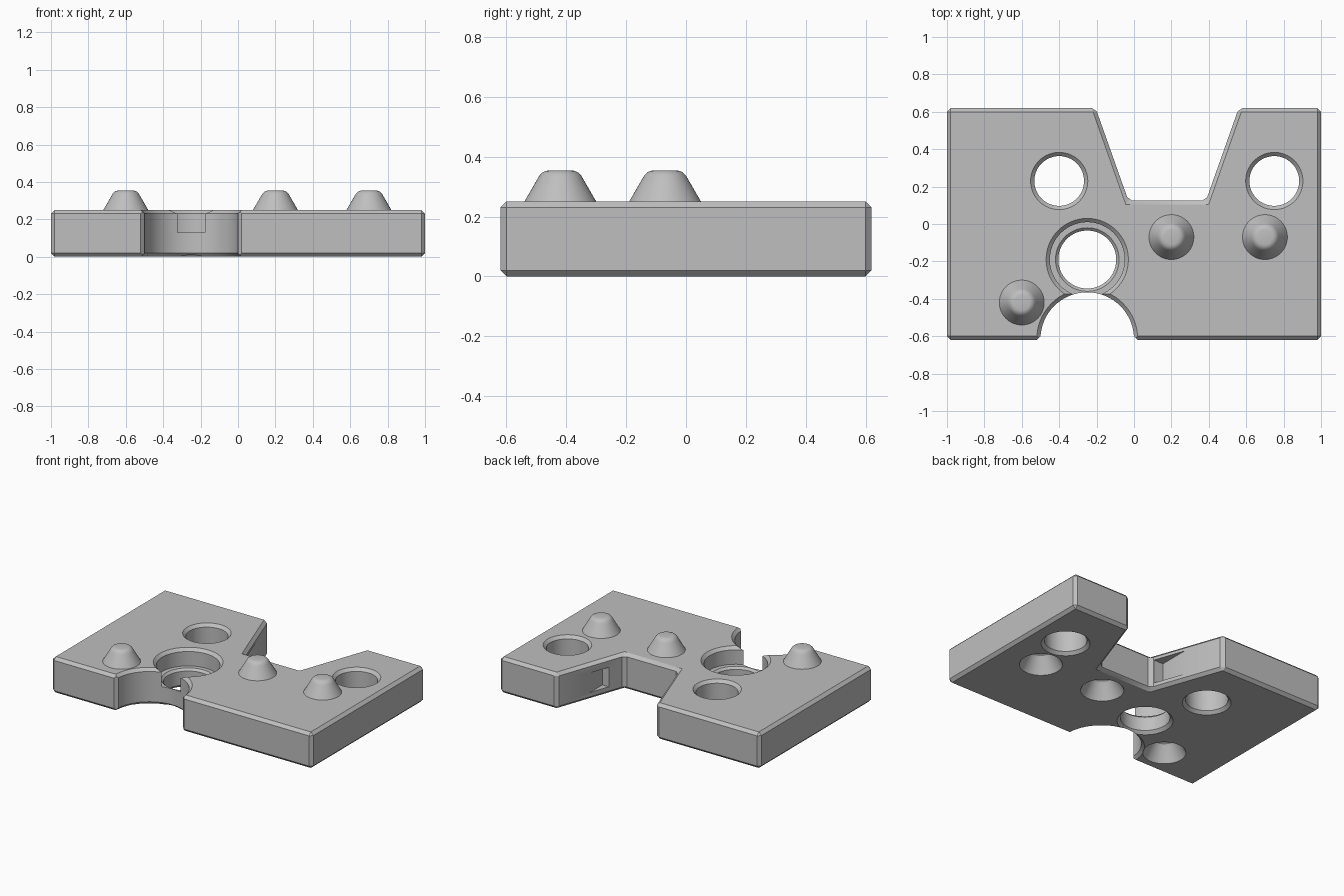
import bpy, bmesh, math

if "Cube" in bpy.data.objects:
    bpy.data.objects.remove(bpy.data.objects["Cube"])

H = 0.25      # plate thickness
C = 0.02      # edge chamfer
SIDES = 64

grey = bpy.data.materials.new("mid grey")
grey.diffuse_color = (0.52, 0.52, 0.52, 1)
grey.use_nodes = True
grey.node_tree.nodes["Principled BSDF"].inputs["Base Color"].default_value = grey.diffuse_color


def finish(bm, name):
    """Turn a bmesh into a named grey object."""
    bmesh.ops.recalc_face_normals(bm, faces=bm.faces)
    me = bpy.data.meshes.new(name)
    bm.to_mesh(me)
    bm.free()
    me.materials.append(grey)
    ob = bpy.data.objects.new(name, me)
    bpy.context.collection.objects.link(ob)
    return ob


def prism(name, outline, z0, z1, bevel=0):
    """Extrude a flat outline, optionally chamfering every edge."""
    bm = bmesh.new()
    face = bm.faces.new([bm.verts.new((x, y, z0)) for x, y in outline])
    top = bmesh.ops.extrude_face_region(bm, geom=[face])["geom"]
    verts = [v for v in top if isinstance(v, bmesh.types.BMVert)]
    bmesh.ops.translate(bm, verts=verts, vec=(0, 0, z1 - z0))
    bmesh.ops.recalc_face_normals(bm, faces=bm.faces)
    if bevel:
        bmesh.ops.bevel(bm, geom=bm.edges[:], offset=bevel, segments=1,
                        affect='EDGES')
    return finish(bm, name)


def lathe(name, profile, x, y):
    """Closed solid of revolution from (radius, height) points."""
    bm = bmesh.new()
    rings = []
    for r, z in profile:
        rings.append([bm.verts.new((x + r * math.cos(2 * math.pi * i / SIDES),
                                    y + r * math.sin(2 * math.pi * i / SIDES), z))
                      for i in range(SIDES)])
    for a, b in zip(rings, rings[1:]):
        for i in range(SIDES):
            j = (i + 1) % SIDES
            bm.faces.new((a[i], a[j], b[j], b[i]))
    bm.faces.new(rings[0])
    bm.faces.new(rings[-1])
    return finish(bm, name)


def box(name, x0, x1, y0, y1, z0, z1):
    return prism(name, [(x0, y0), (x1, y0), (x1, y1), (x0, y1)], z0, z1)


def chamfered_hole(r):
    """Through-hole profile, flared at both faces."""
    return [(r + 2 * C, -C), (r, C), (r, H - C), (r + 2 * C, H + C)]


# Plate with a tapered notch in the back edge
plate = prism("plate", [(-1, -0.62), (1, -0.62), (1, 0.62), (0.56, 0.62),
                        (0.385, 0.125), (-0.03, 0.125), (-0.205, 0.62),
                        (-1, 0.62)], 0, H, C)

# Two round through holes and the round bite in the front edge
cutters = [lathe("hole_cutter", chamfered_hole(0.133), x, 0.23)
           for x in (-0.4, 0.75)]
cutters.append(lathe("front_bite_cutter", chamfered_hole(0.25), -0.25, -0.615))
cutters.append(prism("bite_corner_cutter",
                     [(-0.54, -0.64), (0.04, -0.64), (0, -0.60), (-0.5, -0.60)],
                     -0.1, H + 0.1))

# Stepped hole behind the bite
cutters.append(lathe("stepped_hole_cutter",
                     [(0.195, -C), (0.155, C), (0.155, 0.115), (0.17, 0.13),
                      (0.2, 0.13), (0.2, H - C), (0.24, H + C)], -0.25, -0.19))

# Wedge pockets in the slanted notch walls
cutters.append(box("left_pocket_cutter", -0.112, 0.02, 0.148, 0.40, 0.045, 0.21))
cutters.append(box("right_pocket_cutter", 0.38, 0.475, 0.24, 0.40, 0.05, 0.185))

# Sockets underneath, one below each stud
studs = [(-0.6, -0.42), (0.2, -0.07), (0.7, -0.07)]
for x, y in studs:
    cutters.append(lathe("socket_cutter",
                         [(0.146, -0.02), (0.135, 0), (0.085, 0.09),
                          (0.075, 0.105), (0.055, 0.115)], x, y))

# Cut everything out of the plate
bpy.context.view_layer.objects.active = plate
for cutter in cutters:
    mod = plate.modifiers.new("cut", 'BOOLEAN')
    mod.operation = 'DIFFERENCE'
    mod.solver = 'EXACT'
    mod.object = cutter
    bpy.ops.object.modifier_apply(modifier=mod.name)
    bpy.data.objects.remove(cutter)

# Rounded conical studs on top
parts = [plate]
for i, (x, y) in enumerate(studs):
    parts.append(lathe(f"stud_{i + 1}",
                       [(0.12, H - 0.005), (0.12, H), (0.075, 0.328),
                        (0.069, 0.338), (0.06, 0.347), (0.05, 0.352),
                        (0.04, 0.354)], x, y))

# Smooth the round walls, keep the chamfers crisp
for ob in parts:
    bpy.ops.object.select_all(action='DESELECT')
    ob.select_set(True)
    bpy.context.view_layer.objects.active = ob
    bpy.ops.object.shade_smooth_by_angle(angle=math.radians(28))
